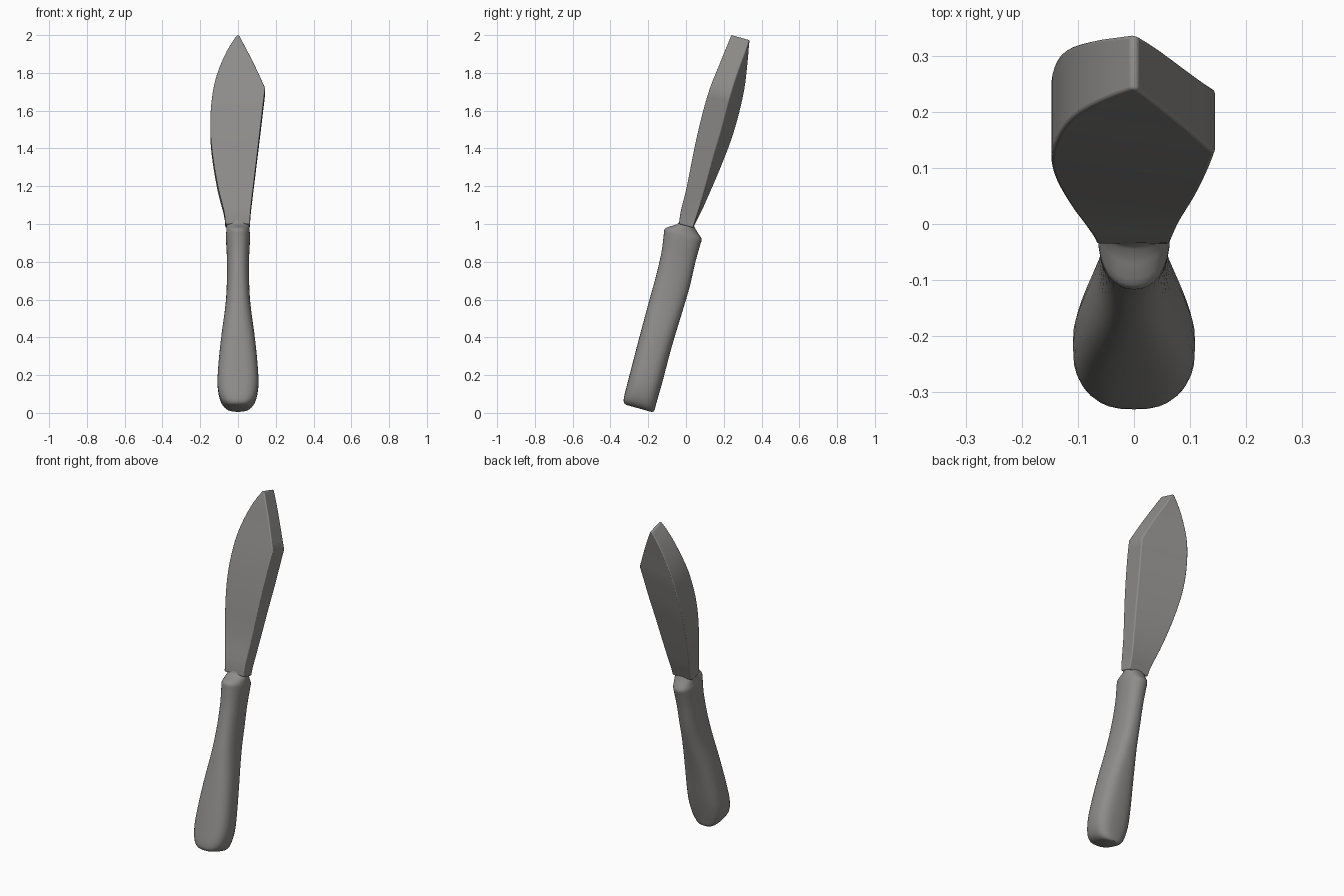
import bpy, bmesh, math

if "Cube" in bpy.data.objects:
    bpy.data.objects.remove(bpy.data.objects["Cube"])

SHEAR = 0.28  # sections lean with the tilted axis

steel = bpy.data.materials.new("warm grey metal")
steel.diffuse_color = (0.27, 0.265, 0.255, 1)
steel.use_nodes = True
steel.node_tree.nodes["Principled BSDF"].inputs["Base Color"].default_value = steel.diffuse_color


def curve(keys, s):
    """Smooth interpolation through (s, value) keys."""
    if s <= keys[0][0]:
        return keys[0][1]
    for i in range(len(keys) - 1):
        (a, p), (b, q) = keys[i], keys[i + 1]
        if s <= b:
            slope = (q - p) / (b - a)
            l, r = keys[max(i - 1, 0)], keys[min(i + 2, len(keys) - 1)]
            m0 = (q - l[1]) / (b - l[0]) if i else slope
            m1 = (r[1] - p) / (r[0] - a) if i + 2 < len(keys) else slope
            t, h = (s - a) / (b - a), b - a
            return ((2*t**3 - 3*t*t + 1) * p + (t**3 - 2*t*t + t) * h * m0
                    + (3*t*t - 2*t**3) * q + (t**3 - t*t) * h * m1)
    return keys[-1][1]


def loft(name, rings, angle):
    """Skin a list of equally sized rings and close both ends."""
    bm = bmesh.new()
    vs = [[bm.verts.new(p) for p in ring] for ring in rings]
    n = len(vs[0])
    for lo, hi in zip(vs, vs[1:]):
        for i in range(n):
            j = (i + 1) % n
            bm.faces.new((lo[i], lo[j], hi[j], hi[i]))
    bm.faces.new(vs[0][::-1])
    bm.faces.new(vs[-1])
    bmesh.ops.recalc_face_normals(bm, faces=bm.faces)
    me = bpy.data.meshes.new(name)
    bm.to_mesh(me)
    bm.free()
    me.materials.append(steel)
    ob = bpy.data.objects.new(name, me)
    bpy.context.collection.objects.link(ob)
    bpy.ops.object.select_all(action='DESELECT')
    ob.select_set(True)
    bpy.context.view_layer.objects.active = ob
    bpy.ops.object.shade_smooth_by_angle(angle=math.radians(angle))
    return ob


# Handle: rounded sections (height, half width, front y, back y)
handle_keys = [
    (0.042, 0.035, -0.315, -0.185), (0.052, 0.062, -0.328, -0.170),
    (0.08, 0.088, -0.329, -0.162), (0.13, 0.104, -0.317, -0.148),
    (0.20, 0.109, -0.299, -0.128), (0.40, 0.092, -0.247, -0.075),
    (0.60, 0.066, -0.193, -0.015), (0.72, 0.059, -0.160, 0.020),
    (0.85, 0.059, -0.130, 0.050), (0.95, 0.064, -0.117, 0.077),
    (0.972, 0.064, -0.114, 0.083), (0.983, 0.062, -0.098, 0.076),
    (1.00, 0.062, -0.045, 0.050), (1.02, 0.060, -0.034, 0.040)]


def handle_ring(s, w, yf, yb, n=32):
    e = 2 / (3.0 - 0.8 * min(1, s))  # squarer at the butt, rounder at the neck
    ring = []
    for k in range(n):
        a = 2 * math.pi * k / n
        c, d = math.cos(a), math.sin(a)
        x = w * math.copysign(abs(c) ** e, c)
        y = (yf + yb) / 2 + (yb - yf) / 2 * math.copysign(abs(d) ** e, d)
        ring.append((x, y, s - SHEAR * (y - yf)))
    return ring


cols = [[(k[0], k[c]) for k in handle_keys] for c in (1, 2, 3)]
levels = []
for a, b in zip(handle_keys, handle_keys[1:]):
    steps = 4 if b[0] - a[0] > 0.09 else 2
    levels += [a[0] + (b[0] - a[0]) * i / steps for i in range(steps)]
levels.append(handle_keys[-1][0])
loft("handle", [handle_ring(s, *(curve(c, s) for c in cols)) for s in levels], 50)

# Blade: thick wedge, curved left edge and angled right edge
left = [(1.0, -0.067), (1.06, -0.072), (1.2, -0.106), (1.4, -0.138), (1.55, -0.147),
        (1.7, -0.135), (1.8, -0.112), (1.9, -0.070), (1.96, -0.035), (2.0, -0.006)]
right_low = [(1.0, 0.064), (1.06, 0.066), (1.2, 0.082), (1.4, 0.106), (1.72, 0.144)]
right_top = [(1.72, 0.144), (1.85, 0.084), (2.0, 0.006)]
front = [(1.0, -0.036), (1.06, -0.030), (1.18, 0.0), (1.45, 0.054), (1.69, 0.116),
         (1.85, 0.178), (2.0, 0.240)]
back = [(1.0, 0.038), (1.04, 0.055), (1.12, 0.093), (1.37, 0.195), (1.55, 0.258),
        (1.75, 0.308), (1.9, 0.328), (2.0, 0.336)]
skew = [(1.0, 0.0), (1.2, 0.5), (1.45, 1.0), (1.75, 1.0), (2.0, 0.0)]


def blade_ring(s):
    l = curve(left, s)
    r = curve(right_low if s <= 1.72 else right_top, s)
    f, b, k = curve(front, s), curve(back, s), curve(skew, s)
    pts = [(l, f + 0.035 * k), (r, f), (r, b - 0.06 * k), (l, b)]
    return [(x, y, s - SHEAR * (y - f)) for x, y in pts]


heights = [1.0 + 0.04 * i for i in range(26)]
blade = loft("blade", [blade_ring(s) for s in heights], 40)

# Soft rounding along the blade edges
bev = blade.modifiers.new("soft edges", 'BEVEL')
bev.width = 0.012
bev.segments = 3
bev.limit_method = 'ANGLE'
bev.angle_limit = math.radians(40)
blade.modifiers.move(len(blade.modifiers) - 1, 0)
